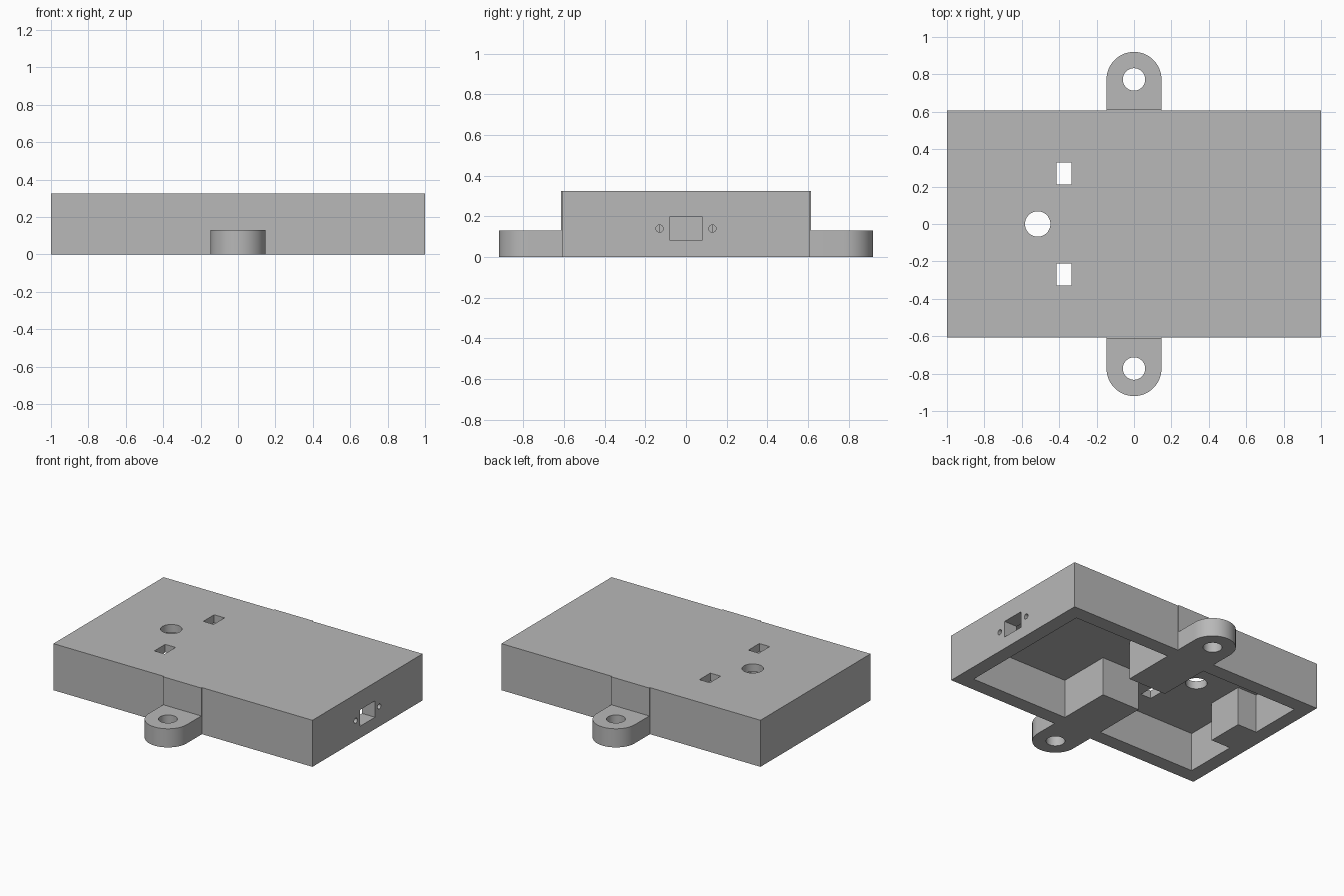
import bpy, bmesh, math

cube = bpy.data.objects.get("Cube")
if cube:
    bpy.data.objects.remove(cube, do_unlink=True)

HALF_X, HALF_Y, HEIGHT = 1.0, 0.607, 0.325
PAD_Y, LUG_R, LUG_Y, LUG_H = 0.615, 0.147, 0.773, 0.13
INNER_X, INNER_Y, CEILING = 0.9, 0.505, 0.27
BOSS = 0.13

grey = bpy.data.materials.new("matte grey")
grey.use_nodes = True
colour = (0.48, 0.48, 0.48, 1)
grey.diffuse_color = colour
grey.node_tree.nodes["Principled BSDF"].inputs["Base Color"].default_value = colour


def prism(name, outline, z0, z1):
    """Extrude a plan outline from z0 up to z1."""
    bm = bmesh.new()
    face = bm.faces.new([bm.verts.new((x, y, z0)) for x, y in outline])
    top = bmesh.ops.extrude_face_region(bm, geom=[face])["geom"]
    verts = [v for v in top if isinstance(v, bmesh.types.BMVert)]
    bmesh.ops.translate(bm, verts=verts, vec=(0, 0, z1 - z0))
    bmesh.ops.recalc_face_normals(bm, faces=bm.faces)
    mesh = bpy.data.meshes.new(name)
    bm.to_mesh(mesh)
    bm.free()
    mesh.materials.append(grey)
    obj = bpy.data.objects.new(name, mesh)
    bpy.context.collection.objects.link(obj)
    return obj


def rect(x0, x1, y0, y1):
    return [(x0, y0), (x1, y0), (x1, y1), (x0, y1)]


def arc(cx, cy, r, start, end, n):
    return [(cx + r * math.cos(start + (end - start) * i / n),
             cy + r * math.sin(start + (end - start) * i / n)) for i in range(n + 1)]


def circle(cx, cy, r, n=48):
    return arc(cx, cy, r, 0, 2 * math.pi, n)[:-1]


def select(obj):
    bpy.ops.object.select_all(action='DESELECT')
    obj.select_set(True)
    bpy.context.view_layer.objects.active = obj


def cut(obj, cutter):
    cutter.hide_render = True
    mod = obj.modifiers.new("cut", 'BOOLEAN')
    mod.operation, mod.solver, mod.object = 'DIFFERENCE', 'EXACT', cutter
    select(obj)
    bpy.ops.object.modifier_apply(modifier=mod.name)
    bpy.data.objects.remove(cutter, do_unlink=True)


def finish(obj):
    select(obj)
    bpy.ops.object.shade_smooth_by_angle(angle=math.radians(30))


def half_turn(points):
    """Complete an outline with its copy turned by half a circle."""
    return points + [(-x, -y) for x, y in points]


# Enclosure with a slightly raised pad in the middle of each long side
shell = prism("enclosure_shell", half_turn([
    (HALF_X, -HALF_Y), (HALF_X, HALF_Y), (LUG_R, HALF_Y),
    (LUG_R, PAD_Y), (-LUG_R, PAD_Y), (-LUG_R, HALF_Y)]), 0, HEIGHT)

# Open underside, leaving three bosses standing against the walls
cavity = [(INNER_X, -INNER_Y), (INNER_X, INNER_Y),
          (LUG_R, INNER_Y), (LUG_R, BOSS), (-LUG_R, BOSS), (-LUG_R, INNER_Y),
          (-INNER_X, INNER_Y), (-INNER_X, BOSS), (-0.75, BOSS),
          (-0.75, -BOSS), (-INNER_X, -BOSS), (-INNER_X, -INNER_Y),
          (-LUG_R, -INNER_Y), (-LUG_R, -BOSS), (LUG_R, -BOSS), (LUG_R, -INNER_Y)]
cut(shell, prism("cavity_cutter", cavity, -0.1, CEILING))

# Openings in the top: one round hole and two slots
cut(shell, prism("round_cutter", circle(-0.515, 0, 0.068), 0.2, 0.5))
for side in (-1, 1):
    y = side * 0.27
    cut(shell, prism("slot_cutter", rect(-0.415, -0.335, y - 0.06, y + 0.06), 0.2, 0.5))

# Connector window with a screw hole on each side, in the left end wall
cut(shell, prism("window_cutter", rect(0.8, 1.1, -0.082, 0.082), 0.083, 0.197))
for side in (-1, 1):
    drill = prism("screw_cutter", circle(0, 0, 0.018, 24), -0.1, 0.1)
    drill.rotation_euler = (0, math.pi / 2, 0)
    drill.location = (0.95, side * BOSS, 0.14)
    bpy.context.view_layer.update()
    cut(shell, drill)
finish(shell)

# Rounded mounting lugs, front and back
for name, side in (("front_mounting_lug", -1), ("back_mounting_lug", 1)):
    outline = [(-LUG_R, PAD_Y), (LUG_R, PAD_Y)] + arc(0, LUG_Y, LUG_R, 0, math.pi, 32)
    lug = prism(name, [(x, side * y) for x, y in outline], 0, LUG_H)
    cut(lug, prism("bolt_cutter", circle(0, side * LUG_Y, 0.06), -0.1, 0.3))
    finish(lug)
